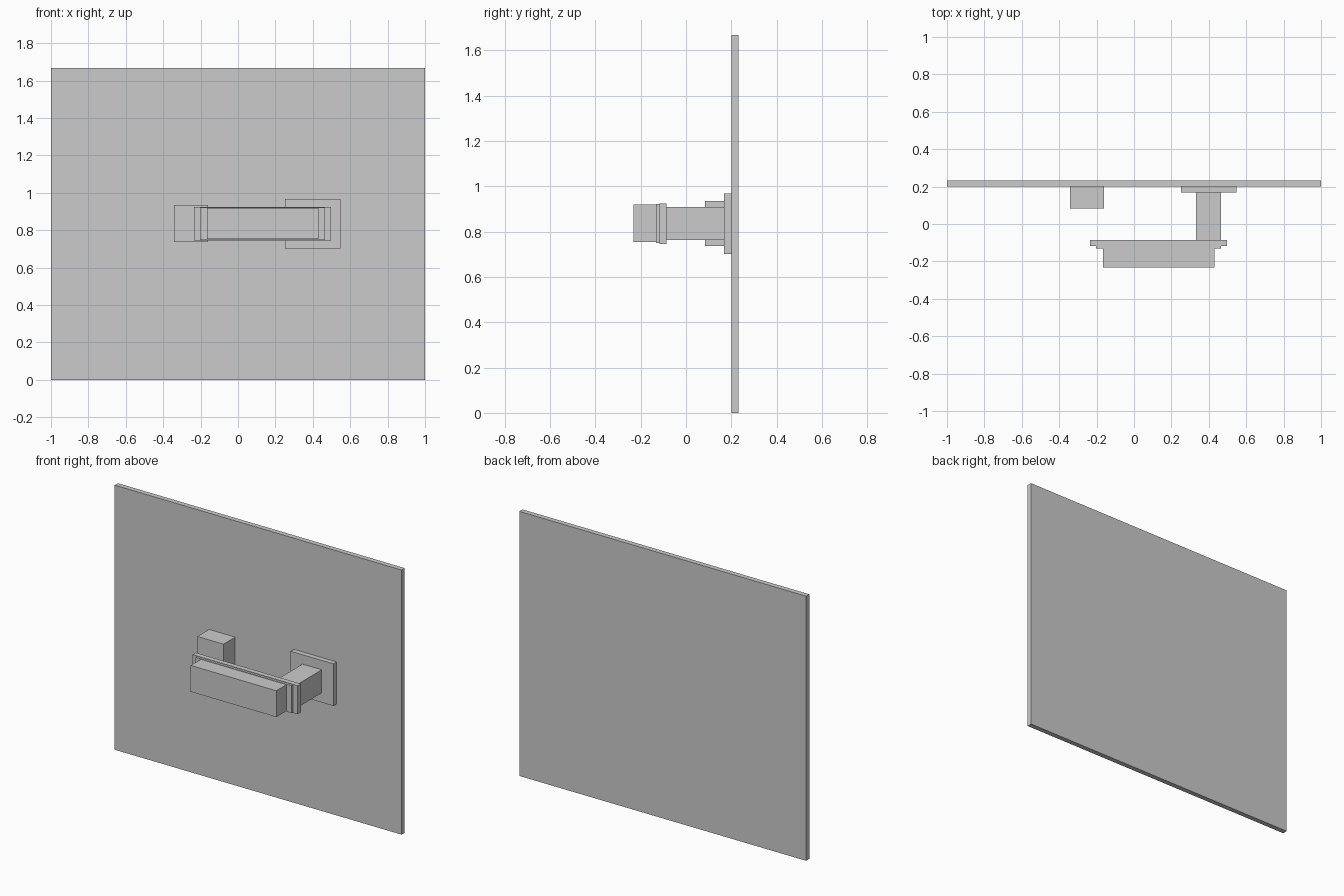
import bpy
import bmesh
from mathutils import Vector

if "Cube" in bpy.data.objects:
    bpy.data.objects.remove(bpy.data.objects["Cube"])


def box(name, x, y, z):
    """Axis-aligned box from (min, max) ranges."""
    lo, hi = Vector((x[0], y[0], z[0])), Vector((x[1], y[1], z[1]))
    bm = bmesh.new()
    bmesh.ops.create_cube(bm, size=1)
    bmesh.ops.scale(bm, vec=hi - lo, verts=bm.verts)
    mesh = bpy.data.meshes.new(name)
    bm.to_mesh(mesh)
    bm.free()
    obj = bpy.data.objects.new(name, mesh)
    obj.location = (lo + hi) / 2
    bpy.context.collection.objects.link(obj)
    return obj


# Upright back panel
box("back_panel", (-1, 1), (0.20, 0.232), (0, 1.667))

# Small block fixed to the panel on the left
box("side_block", (-0.342, -0.16), (0.084, 0.20), (0.736, 0.934))

# Mounting plate and arm on the right
box("mount_plate", (0.25, 0.547), (0.168, 0.20), (0.702, 0.967))
box("mount_arm", (0.332, 0.466), (-0.085, 0.168), (0.762, 0.908))

# Stepped front bar: wide flange, middle step, deep grip
box("bar_flange", (-0.235, 0.498), (-0.117, -0.085), (0.745, 0.925))
box("bar_step", (-0.203, 0.466), (-0.132, -0.117), (0.749, 0.922))
box("bar_grip", (-0.167, 0.43), (-0.232, -0.132), (0.753, 0.919))
